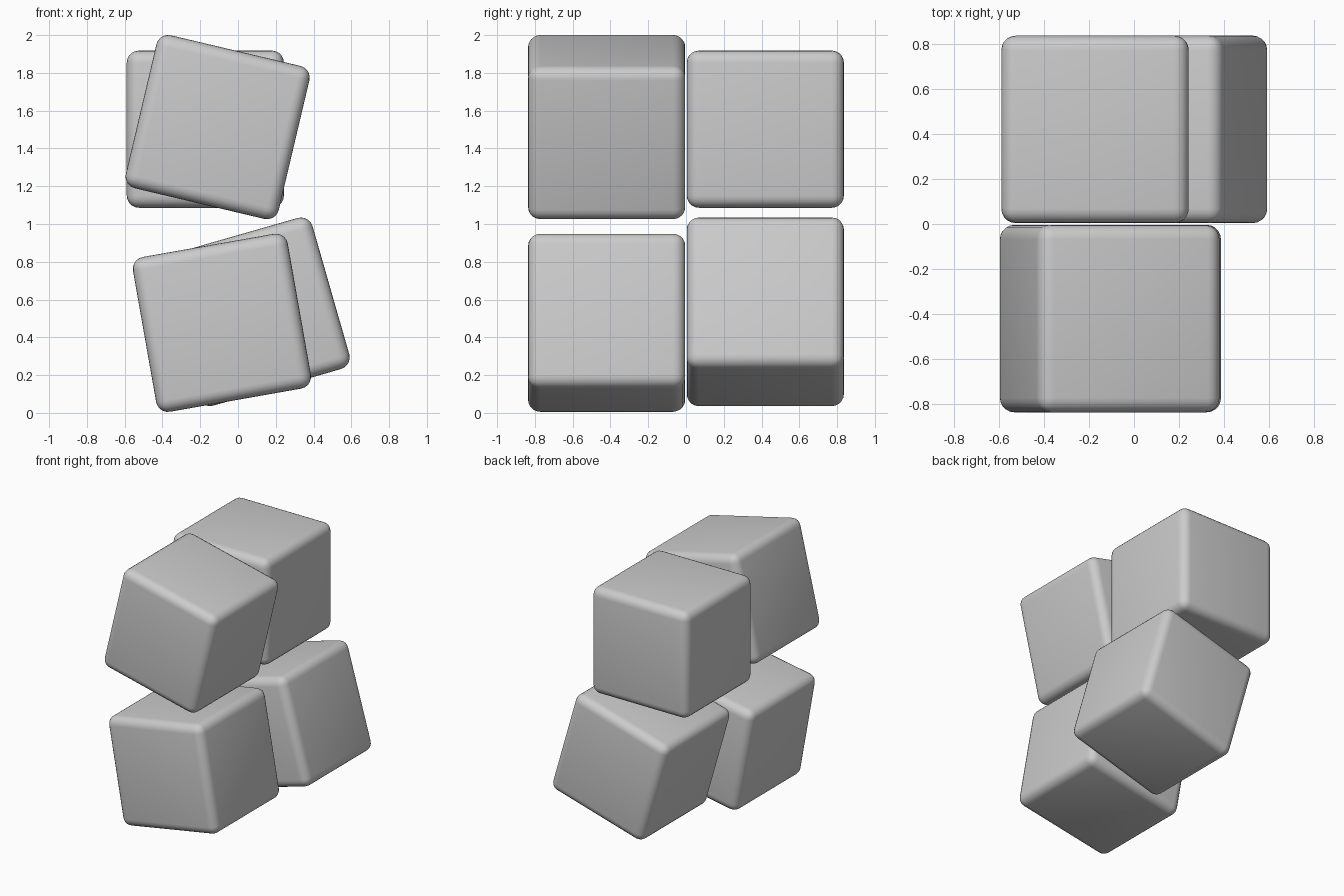
import bpy
from math import radians

if "Cube" in bpy.data.objects:
    bpy.data.objects.remove(bpy.data.objects["Cube"], do_unlink=True)

SIDE = 0.832

# Single plain grey for every block
grey = bpy.data.materials.new("light_grey")
grey.use_nodes = True
color = (0.6, 0.6, 0.6, 1)
grey.diffuse_color = color
grey.node_tree.nodes["Principled BSDF"].inputs["Base Color"].default_value = color


def rounded_block(name, x, y, z, tilt):
    """Rounded cube tilted about the y axis."""
    bpy.ops.mesh.primitive_cube_add(size=SIDE, location=(x, y, z),
                                    rotation=(0, radians(tilt), 0))
    block = bpy.context.object
    block.name = name
    block.data.materials.append(grey)
    bevel = block.modifiers.new("rounded_edges", "BEVEL")
    bevel.width = 0.064
    bevel.segments = 5
    bpy.ops.object.modifier_apply(modifier=bevel.name)
    bpy.ops.object.shade_smooth_by_angle(angle=radians(40))


# Two stacks of two blocks, front and back
rounded_block("upper_front_block", -0.108, -0.42, 1.513, 13.3)
rounded_block("lower_front_block", -0.085, -0.42, 0.477, -10)
rounded_block("upper_back_block", -0.173, 0.42, 1.502, 0)
rounded_block("lower_back_block", 0.092, 0.42, 0.535, -16)
